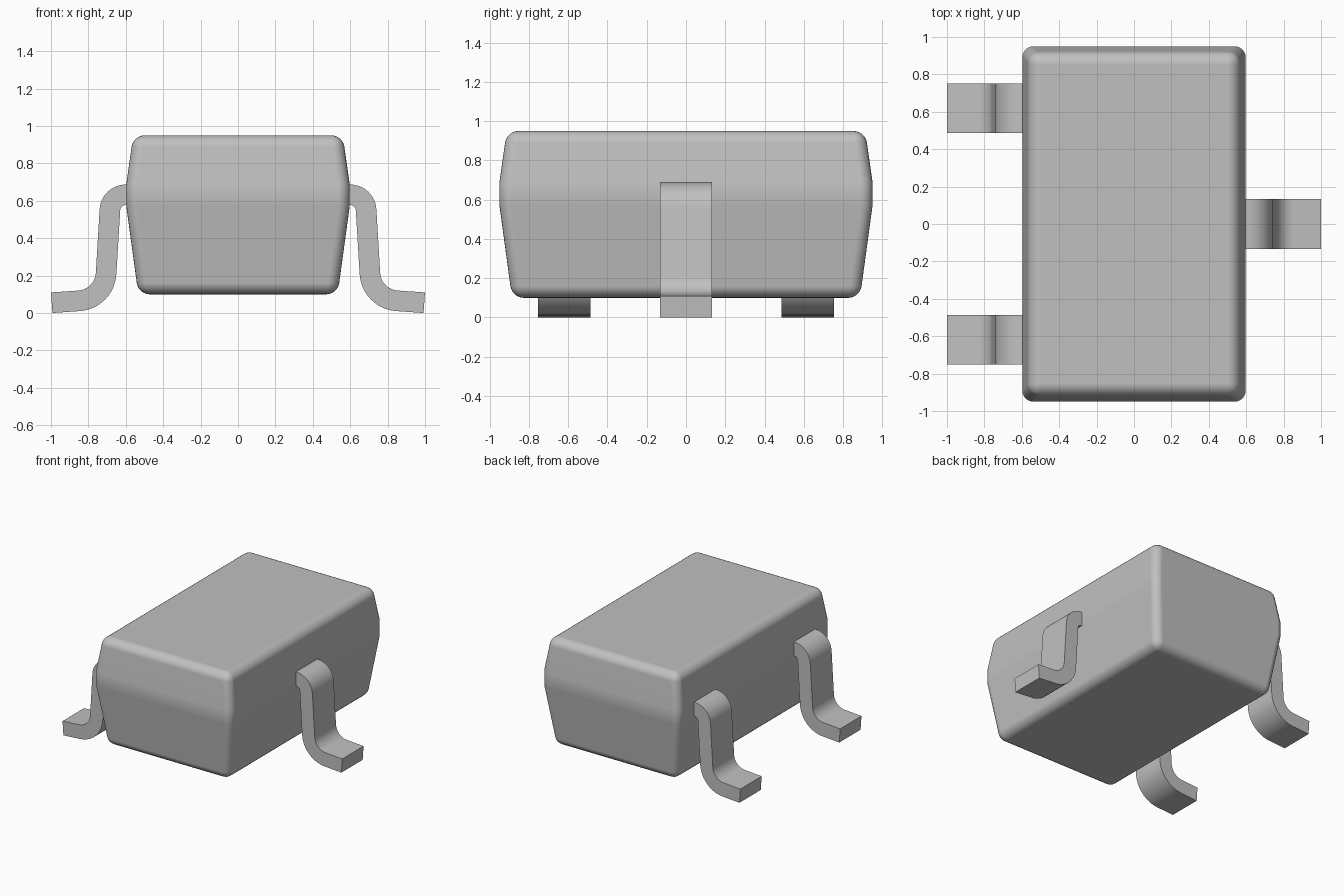
import bpy, bmesh, math

if "Cube" in bpy.data.objects:
    bpy.data.objects.remove(bpy.data.objects["Cube"])

# One grey for the whole component
grey = bpy.data.materials.new("light_grey")
grey.diffuse_color = (0.53, 0.53, 0.53, 1)
grey.use_nodes = True
grey.node_tree.nodes["Principled BSDF"].inputs["Base Color"].default_value = grey.diffuse_color


def finish(bm, name):
    bmesh.ops.recalc_face_normals(bm, faces=bm.faces)
    mesh = bpy.data.meshes.new(name)
    bm.to_mesh(mesh)
    bm.free()
    mesh.materials.append(grey)
    ob = bpy.data.objects.new(name, mesh)
    bpy.context.collection.objects.link(ob)
    return ob


# Body: stacked rectangles, tapered above and below the middle band, then rounded
def make_body():
    bm = bmesh.new()
    rings = []
    for z, inset in ((0.10, 0.064), (0.57, 0), (0.69, 0), (0.95, 0.037)):
        x, y = 0.597 - inset, 0.95 - inset
        rings.append([bm.verts.new((sx * x, sy * y, z))
                      for sx, sy in ((-1, -1), (1, -1), (1, 1), (-1, 1))])
    for a, b in zip(rings, rings[1:]):
        for i in range(4):
            j = (i + 1) % 4
            bm.faces.new((a[i], a[j], b[j], b[i]))
    bm.faces.new(rings[0])
    bm.faces.new(rings[-1])
    bmesh.ops.recalc_face_normals(bm, faces=bm.faces)
    corners = [e for e in bm.edges if e.calc_face_angle() > math.radians(40)]
    bmesh.ops.bevel(bm, geom=corners, offset=0.06, offset_type='OFFSET',
                    segments=6, profile=0.5, affect='EDGES')
    for f in bm.faces:
        f.smooth = True
    ob = finish(bm, "body")
    ob.modifiers.new("even_shading", 'WEIGHTED_NORMAL').weight = 80


def arc(cx, cz, r, start, end, n=12):
    angles = [math.radians(start + (end - start) * i / n) for i in range(n + 1)]
    return [(cx + r * math.cos(a), cz + r * math.sin(a)) for a in angles]


# Gull-wing lead: bent strip profile in x-z, extruded along y
def make_lead(name, side, y, width=0.265):
    t = math.radians(4)
    upper = [(0.55, 0.687)] + arc(0.60, 0.547, 0.14, 90, 3.5) + arc(0.86, 0.22, 0.10, 183.5, 266)
    lower = [(0.55, 0.577)] + arc(0.60, 0.547, 0.03, 90, 3.5) + arc(0.86, 0.22, 0.21, 183.5, 266)
    for line in (upper, lower):
        x, z = line[-1]
        line.append((x + 0.147 * math.cos(t), z - 0.147 * math.sin(t)))
    bm = bmesh.new()
    rows = []
    for (ux, uz), (lx, lz) in zip(upper, lower):
        rows.append([bm.verts.new((side * px, y + s * width / 2, pz))
                     for px, pz, s in ((ux, uz, -1), (ux, uz, 1), (lx, lz, 1), (lx, lz, -1))])
    for a, b in zip(rows, rows[1:]):
        for i in range(4):
            j = (i + 1) % 4
            bm.faces.new((a[i], a[j], b[j], b[i]))
    bm.faces.new(rows[0])
    bm.faces.new(rows[-1])
    ob = finish(bm, name)
    bpy.ops.object.select_all(action='DESELECT')
    ob.select_set(True)
    bpy.context.view_layer.objects.active = ob
    bpy.ops.object.shade_smooth_by_angle(angle=math.radians(35))


make_body()
make_lead("right_lead", 1, 0)
make_lead("left_front_lead", -1, -0.62)
make_lead("left_back_lead", -1, 0.62)
